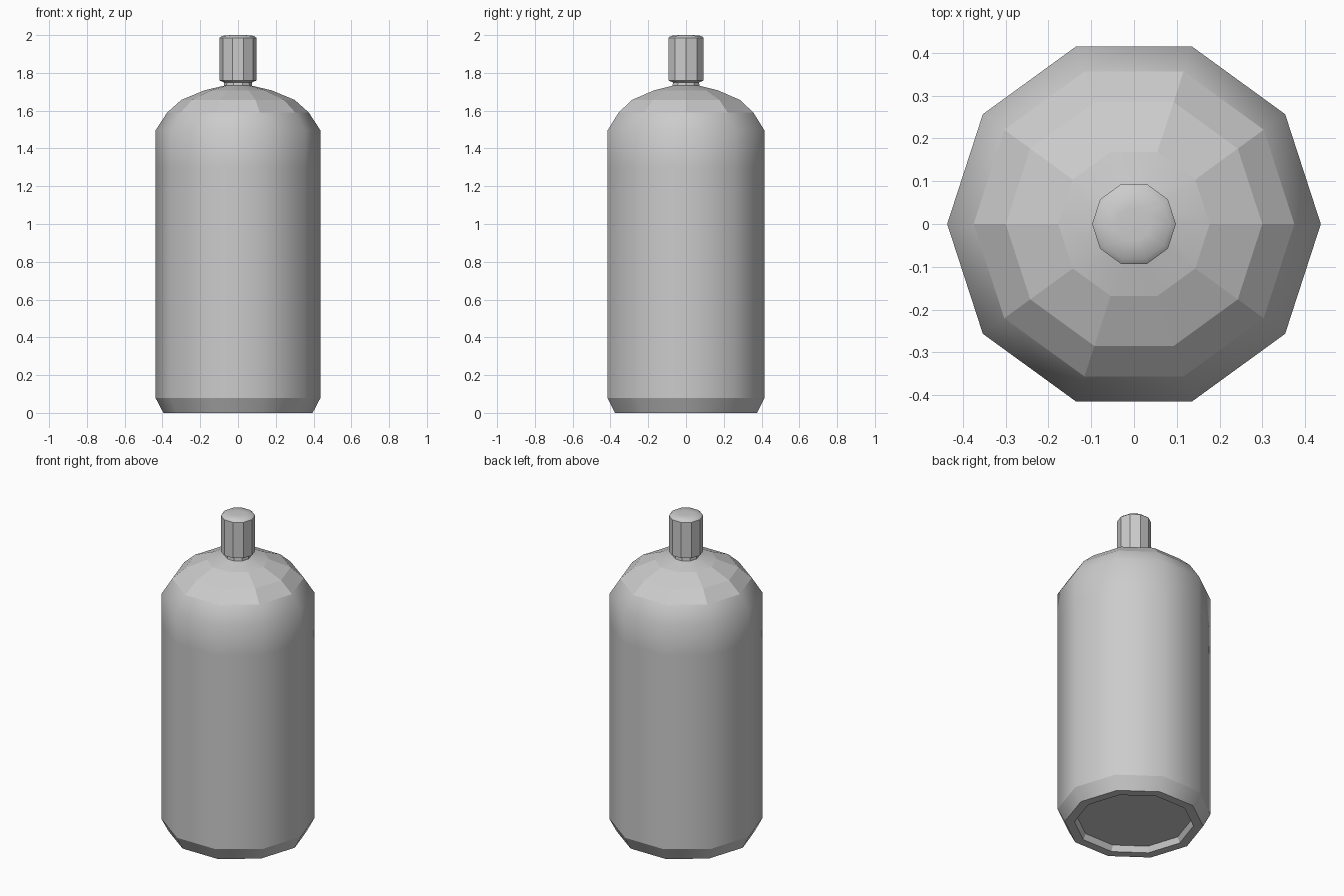
import bpy, bmesh
from math import cos, sin, tau

cube = bpy.data.objects.get("Cube")
if cube:
    bpy.data.objects.remove(cube, do_unlink=True)

SIDES = 10

grey = bpy.data.materials.new("plain grey")
grey.use_nodes = True
grey.diffuse_color = (0.6, 0.6, 0.6, 1)
grey.node_tree.nodes["Principled BSDF"].inputs["Base Color"].default_value = (0.6, 0.6, 0.6, 1)


def lathe(name, profile, smooth_bands, sharp_rings):
    """Turn (radius, height) points about z; a band joins ring i to i + 1."""
    bm = bmesh.new()
    rings = [[bm.verts.new((r * cos(tau * k / SIDES), r * sin(tau * k / SIDES), z))
              for k in range(SIDES)] for r, z in profile]
    for i, (low, high) in enumerate(zip(rings, rings[1:])):
        for k in range(SIDES):
            n = (k + 1) % SIDES
            face = bm.faces.new((low[k], low[n], high[n], high[k]))
            face.smooth = i in smooth_bands
    bm.faces.new(rings[0][::-1])
    bm.faces.new(rings[-1]).smooth = len(profile) - 2 in smooth_bands
    for i in sharp_rings:
        for k in range(SIDES):
            bm.edges.get((rings[i][k], rings[i][(k + 1) % SIDES])).smooth = False
    mesh = bpy.data.meshes.new(name)
    bm.to_mesh(mesh)
    bm.free()
    mesh.materials.append(grey)
    obj = bpy.data.objects.new(name, mesh)
    bpy.context.collection.objects.link(obj)
    return obj


# Bottle: recessed base, foot rim, chamfer, wall, faceted shoulder and neck
lathe("bottle_body", [
    (0.325, 0.035), (0.34, 0), (0.395, 0), (0.437, 0.08),
    (0.437, 1.3), (0.437, 1.495), (0.375, 1.59),
    (0.30, 1.657), (0.177, 1.708), (0.075, 1.732), (0.07, 1.77)],
    smooth_bands={2, 3, 4, 5, 8}, sharp_rings=(2, 3, 6, 8, 9))

# Cap: flat sides with a low rounded top
lathe("cap", [
    (0.075, 1.75), (0.098, 1.76), (0.098, 1.985), (0.085, 1.996), (0.04, 2.0)],
    smooth_bands={2, 3}, sharp_rings=(1, 2))
